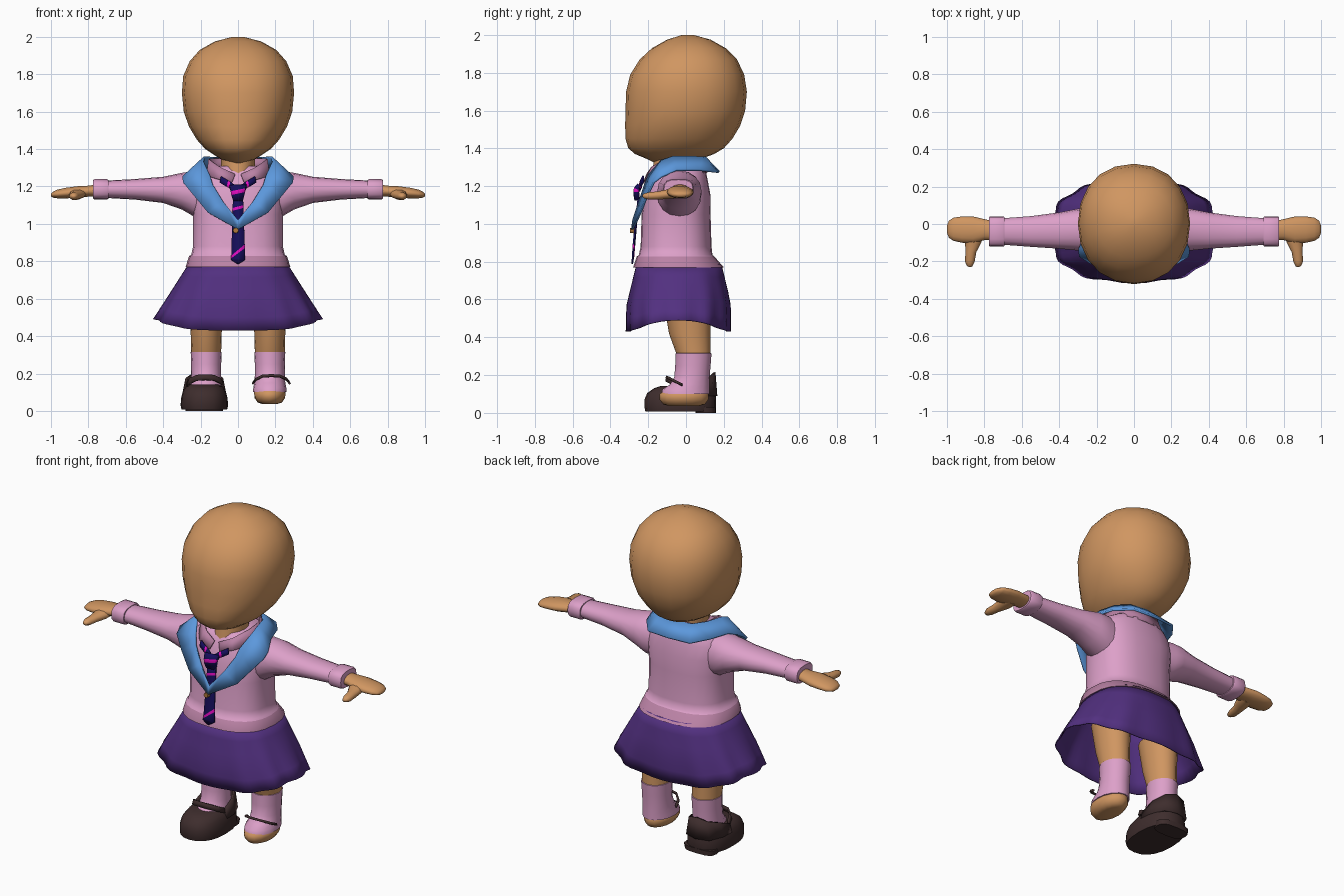
import bpy, bmesh, math


def mat(name, r, g, b):
    m = bpy.data.materials.new(name)
    lin = [((c / 255 + 0.055) / 1.055) ** 2.4 for c in (r, g, b)]
    m.diffuse_color = (*lin, 1)
    return m


SKIN = mat("skin", 208, 150, 97)
PINK = mat("pink", 221, 160, 201)
DUSTY = mat("dusty_pink", 186, 130, 165)
BLUE = mat("blue", 92, 152, 220)
PURPLE = mat("purple", 82, 48, 128)
SHOE = mat("dark_brown", 62, 45, 45)
NAVY = mat("navy", 22, 14, 92)
MAGENTA = mat("magenta", 236, 12, 200)
GOLD = mat("bronze", 176, 120, 60)


def make(name, verts, faces, mats, rule=None, angle=40, thick=0, mirror=False, loc=(0, 0, 0)):
    """Mesh object; rule(face centre) gives the material index."""
    me = bpy.data.meshes.new(name)
    me.from_pydata(verts, [], faces)
    bm = bmesh.new()
    bm.from_mesh(me)
    bmesh.ops.recalc_face_normals(bm, faces=bm.faces)
    for f in bm.faces:
        if rule:
            f.material_index = rule(f.calc_center_median())
    bm.to_mesh(me)
    bm.free()
    for m in mats:
        me.materials.append(m)
    ob = bpy.data.objects.new(name, me)
    bpy.context.collection.objects.link(ob)
    ob.location = loc
    bpy.ops.object.select_all(action='DESELECT')
    ob.select_set(True)
    bpy.context.view_layer.objects.active = ob
    bpy.ops.object.shade_smooth_by_angle(angle=math.radians(angle))
    if mirror:
        md = ob.modifiers.new("mirror", 'MIRROR')
        md.merge_threshold = 0.0005
    if thick:
        md = ob.modifiers.new("thickness", 'SOLIDIFY')
        md.thickness = thick
        md.offset = 0
    return ob


def loft(name, axis, secs, mats, n=16, e=2.0, caps=True, **kw):
    """Superellipse sections (pos, centre u, centre v, radius u, radius v) along an axis."""
    verts, faces = [], []
    for p, cu, cv, ru, rv in secs:
        for i in range(n):
            a = 2 * math.pi * i / n
            c, s = math.cos(a), math.sin(a)
            u = cu + ru * math.copysign(abs(c) ** (2 / e), c)
            v = cv + rv * math.copysign(abs(s) ** (2 / e), s)
            verts.append({'x': (p, u, v), 'y': (u, p, v), 'z': (u, v, p)}[axis])
    for k in range(len(secs) - 1):
        for i in range(n):
            j = (i + 1) % n
            faces.append((k * n + i, k * n + j, k * n + n + j, k * n + n + i))
    if caps:
        faces += [tuple(range(n)), tuple(range(len(verts) - n, len(verts)))]
    return make(name, verts, faces, mats, **kw)


def upright(rows, cx=0):
    """(z, half width, y front, y back) -> loft sections along z."""
    return [(z, cx, (f + b) / 2, r, (b - f) / 2) for z, r, f, b in rows]


def strip(name, pairs, mats, **kw):
    """Band between two edges given as pairs of points."""
    verts = [p for pair in pairs for p in pair]
    faces = [(2 * i, 2 * i + 1, 2 * i + 3, 2 * i + 2) for i in range(len(pairs) - 1)]
    return make(name, verts, faces, mats, **kw)


# Head and neck
loft("head", 'z', upright([
    (1.325, .03, -.17, -.02), (1.345, .09, -.21, .08), (1.37, .13, -.27, .15), (1.40, .175, -.305, .20),
    (1.45, .22, -.32, .245), (1.52, .262, -.322, .287), (1.60, .29, -.32, .313), (1.70, .30, -.317, .322),
    (1.79, .293, -.295, .308), (1.87, .258, -.245, .27), (1.93, .205, -.18, .21), (1.975, .125, -.10, .13),
    (2.0, .03, -.02, .04)]), [SKIN], n=20, e=2.15, angle=60)
loft("neck", 'z', upright([(1.2, .09, -.19, .05), (1.4, .09, -.16, .05)]), [SKIN])

# Sweater body with hem band
loft("sweater_body", 'z', upright([
    (.77, .28, -.28, .20), (.828, .262, -.26, .15), (.835, .25, -.25, .14), (.88, .24, -.24, .135),
    (1.05, .24, -.235, .13), (1.15, .25, -.22, .13), (1.23, .24, -.20, .115), (1.28, .20, -.175, .105),
    (1.31, .15, -.15, .09)]), [PINK, DUSTY], n=24, e=2.5, angle=50,
    rule=lambda c: 1 if .77 < c.z < .828 else 0)

# Arms and hands
for s, side in ((1, "left"), (-1, "right")):
    def out(rows):
        return [(s * r[0], *r[1:]) for r in rows]
    loft(side + "_sleeve", 'x', out([
        (.12, -.04, 1.15, .10, .13), (.24, -.035, 1.162, .118, .12), (.30, -.03, 1.175, .112, .098),
        (.40, -.035, 1.182, .097, .07), (.55, -.04, 1.185, .082, .055), (.71, -.04, 1.185, .07, .046)]),
        [PINK], e=2.2, angle=50)
    loft(side + "_cuff", 'x', out([
        (.692, -.04, 1.185, .078, .05), (.70, -.04, 1.185, .081, .054), (.768, -.04, 1.185, .081, .054),
        (.776, -.04, 1.185, .076, .049)]), [PINK], e=2.8)
    loft(side + "_hand", 'x', out([
        (.75, -.035, 1.178, .05, .034), (.80, -.03, 1.175, .056, .03), (.86, -.032, 1.17, .072, .032),
        (.92, -.03, 1.165, .07, .029), (.965, -.028, 1.16, .062, .024), (.99, -.028, 1.156, .045, .016),
        (1.0, -.028, 1.155, .02, .007)]), [SKIN], n=14, angle=60)
    loft(side + "_thumb", 'y', [
        (-.04, s * .855, 1.165, .05, .028), (-.10, s * .86, 1.157, .043, .026),
        (-.15, s * .872, 1.15, .029, .023), (-.20, s * .878, 1.148, .026, .02),
        (-.225, s * .878, 1.148, .015, .012), (-.23, s * .878, 1.148, .005, .004)],
        [SKIN], n=10, angle=60)

# Wide blue collar, shirt collar inside it
strip("blue_collar", [
    ((0, .10, 1.352), (0, .175, 1.275)), ((.10, .085, 1.352), (.14, .165, 1.275)),
    ((.155, .02, 1.355), (.215, .07, 1.285)), ((.18, -.07, 1.355), (.255, -.05, 1.285)),
    ((.185, -.13, 1.335), (.295, -.13, 1.25)), ((.15, -.195, 1.26), (.292, -.17, 1.22)),
    ((.135, -.215, 1.21), (.235, -.205, 1.15)), ((.08, -.245, 1.12), (.16, -.24, 1.06)),
    ((0, -.278, 1.02), (0, -.285, .97))], [BLUE], thick=.012, mirror=True)
strip("shirt_collar", [
    ((0, .085, 1.35), (0, .11, 1.27)), ((.10, .07, 1.35), (.12, .09, 1.27)),
    ((.15, -.01, 1.35), (.165, 0, 1.27)), ((.155, -.11, 1.345), (.165, -.14, 1.255)),
    ((.09, -.18, 1.30), (.11, -.21, 1.24)), ((.015, -.205, 1.265), (.035, -.225, 1.215))],
    [DUSTY], thick=.008, mirror=True)

# Striped tie: tail rows are (left z, right z, half width, y); every second band is magenta
tail = [(1.15, 1.15, .026, -.25), (1.085, 1.10, .029, -.256), (1.07, 1.085, .029, -.257),
        (.83, .89, .036, -.278), (.815, .87, .037, -.279), (.808, .808, .038, -.283), (.787, .787, .006, -.284)]
ob = strip("tie_tail", [((-w, y, a), (w, y, b)) for a, b, w, y in tail], [NAVY, MAGENTA], thick=.009)
for i in (1, 3):
    ob.data.polygons[i].material_index = 1
ob = strip("tie_knot", [((-.045, -.245, 1.20), (.045, -.245, 1.205)), ((-.038, -.262, 1.17), (.04, -.262, 1.185)),
                        ((-.036, -.263, 1.155), (.038, -.263, 1.17)), ((-.026, -.258, 1.125), (.026, -.258, 1.125))],
           [NAVY, MAGENTA], thick=.03)
ob.data.polygons[1].material_index = 1
for s, side in ((1, "left"), (-1, "right")):
    ob = strip("tie_band_" + side, [((s * x, y, z + .017), (s * (x + .008), y - .002, z - .017)) for x, y, z in (
        (.015, -.245, 1.19), (.04, -.24, 1.208), (.052, -.237, 1.215), (.09, -.226, 1.238))],
        [NAVY, MAGENTA], thick=.01)
    ob.data.polygons[1].material_index = 1
loft("button", 'y', [(-.295, -.012, .965, .014, .014), (-.27, -.012, .965, .016, .016)], [GOLD], n=10)

# Flared skirt with soft pleats; hem lifts at the sides
N, ROWS = 72, 6
verts, faces = [], []
for k in range(ROWS):
    t = k / (ROWS - 1)
    yf, yb = -.26 - .05 * min(1, t * 1.6), .185 + .045 * min(1, t * 1.8)
    for i in range(N):
        a = 2 * math.pi * i / N
        c, s = math.cos(a), math.sin(a)
        fold = 1 + .022 * t * math.cos(12 * a)
        x = (.262 + .18 * t) * fold * math.copysign(abs(c) ** .8, c)
        y = (yf + yb) / 2 + (yb - yf) / 2 * fold * math.copysign(abs(s) ** .8, s)
        verts.append((x, y, .785 - t * (.355 - .06 * abs(c) ** 3)))
for k in range(ROWS - 1):
    for i in range(N):
        j = (i + 1) % N
        faces.append((k * N + i, k * N + j, k * N + N + j, k * N + N + i))
make("skirt", verts, faces, [PURPLE], angle=30, thick=.006)

# Legs with socks, and feet
for cx, side in ((.17, "left"), (-.17, "right")):
    loft(side + "_leg", 'z', upright([
        (.10, .09, -.13, .125), (.125, .088, -.125, .125), (.15, .083, -.085, .125), (.19, .08, -.062, .125),
        (.25, .08, -.057, .13), (.315, .083, -.055, .135), (.316, .08, -.052, .13), (.42, .083, -.09, .13),
        (.60, .10, -.12, .13)], cx), [SKIN, PINK], angle=50, rule=lambda c: 1 if c.z < .3155 else 0)
    loft(side + "_foot", 'z', upright([
        (.037, .04, -.09, .07), (.045, .065, -.12, .10), (.07, .082, -.14, .118), (.10, .084, -.14, .118),
        (.125, .06, -.10, .10)], cx), [SKIN], angle=60)

# Single shoe: body with sole, heel counter, strap; loose strap on the other foot
X = -.18
loft("shoe_body", 'z', upright([
    (.008, .122, -.215, .155), (.03, .127, -.22, .16), (.07, .124, -.22, .16), (.105, .115, -.205, .155),
    (.13, .10, -.17, .15), (.142, .075, -.135, .13)], X), [SHOE], n=20, e=2.4, angle=45)
loft("shoe_heel", 'z', upright([(0, .10, .05, .158), (.03, .105, .05, .16)], X), [SHOE], e=3)
strip("shoe_counter", [((0, .15, .215), (0, .16, .09)), ((.06, .135, .20), (.075, .14, .09)),
                       ((.095, .06, .175), (.108, .06, .09)), ((.098, -.02, .14), (.112, -.02, .09))],
      [SHOE], thick=.012, mirror=True, loc=(X, 0, 0))
for cx, name, w in ((-.175, "shoe_strap", .03), (.178, "loose_strap", .012)):
    strip(name, [((0, -.10, .195), (0, -.105, .195 - w)), ((.045, -.092, .192), (.048, -.097, .192 - w)),
                 ((.08, -.06, .175), (.085, -.065, .175 - w)), ((.095, -.02, .155), (.10, -.02, .155 - w))],
          [SHOE], thick=.01, mirror=True, loc=(cx, 0, 0))
